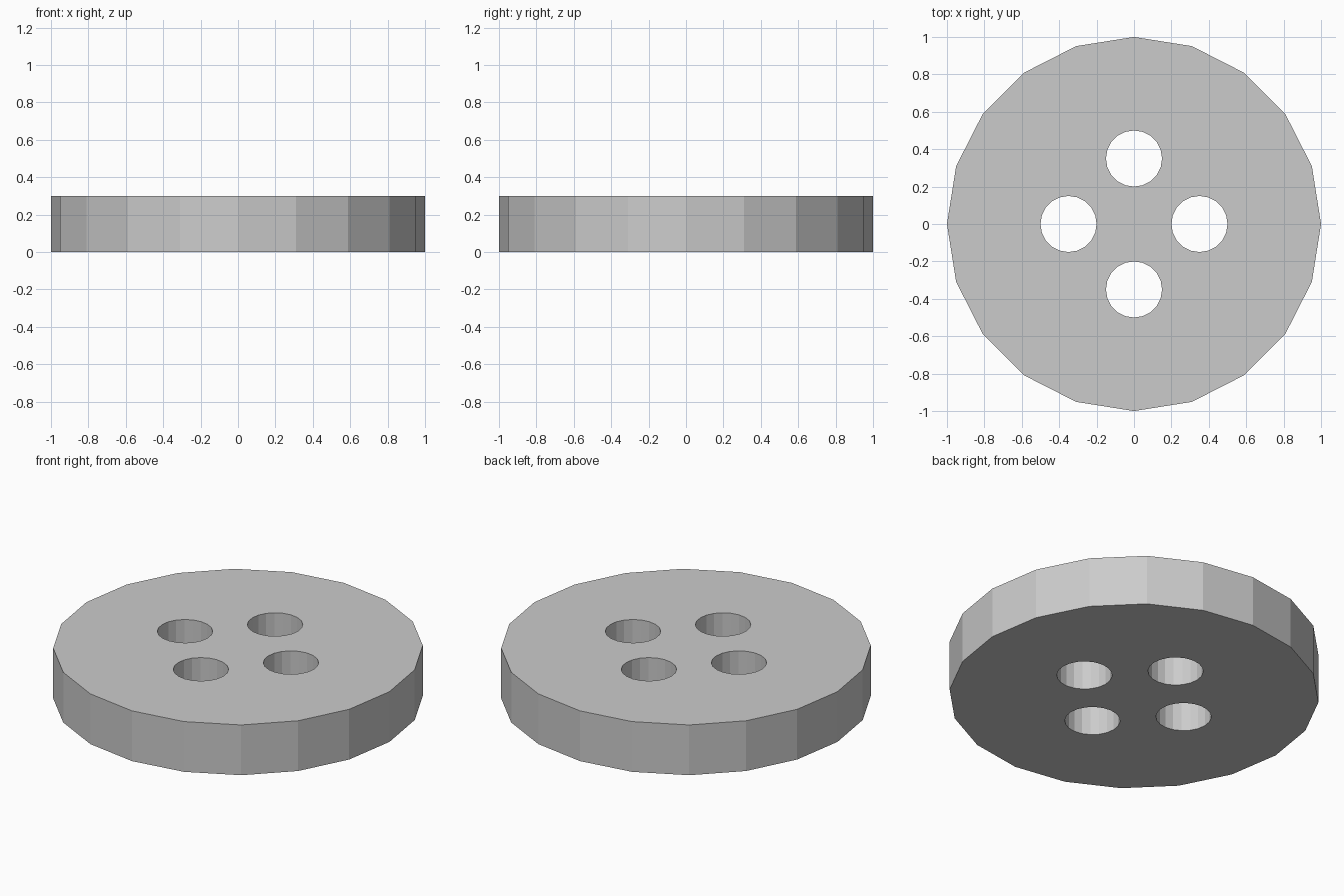
import bpy
from math import cos, sin, pi

if "Cube" in bpy.data.objects:
    bpy.data.objects.remove(bpy.data.objects["Cube"])

SIDES, HEIGHT = 20, 0.3
HOLE_RADIUS, HOLE_OFFSET = 0.15, 0.35


def cylinder(name, radius, depth, x=0, y=0, sides=SIDES):
    # rotation puts a corner on the axes
    bpy.ops.mesh.primitive_cylinder_add(vertices=sides, radius=radius, depth=depth,
                                        location=(x, y, HEIGHT / 2))
    obj = bpy.context.object
    obj.name = name
    return obj


# Button body: low-poly disc
body = cylinder("button_disc", 1.0, HEIGHT)

# Four thread holes cut right through
for i in range(4):
    a = i * pi / 2
    cutter = cylinder(f"thread_hole_cutter_{i + 1}", HOLE_RADIUS, HEIGHT * 2,
                      HOLE_OFFSET * cos(a), HOLE_OFFSET * sin(a), sides=20)
    cutter.hide_render = True
    cutter.display_type = 'WIRE'
    cut = body.modifiers.new(f"thread_hole_{i + 1}", 'BOOLEAN')
    cut.operation = 'DIFFERENCE'
    cut.solver = 'EXACT'
    cut.object = cutter
